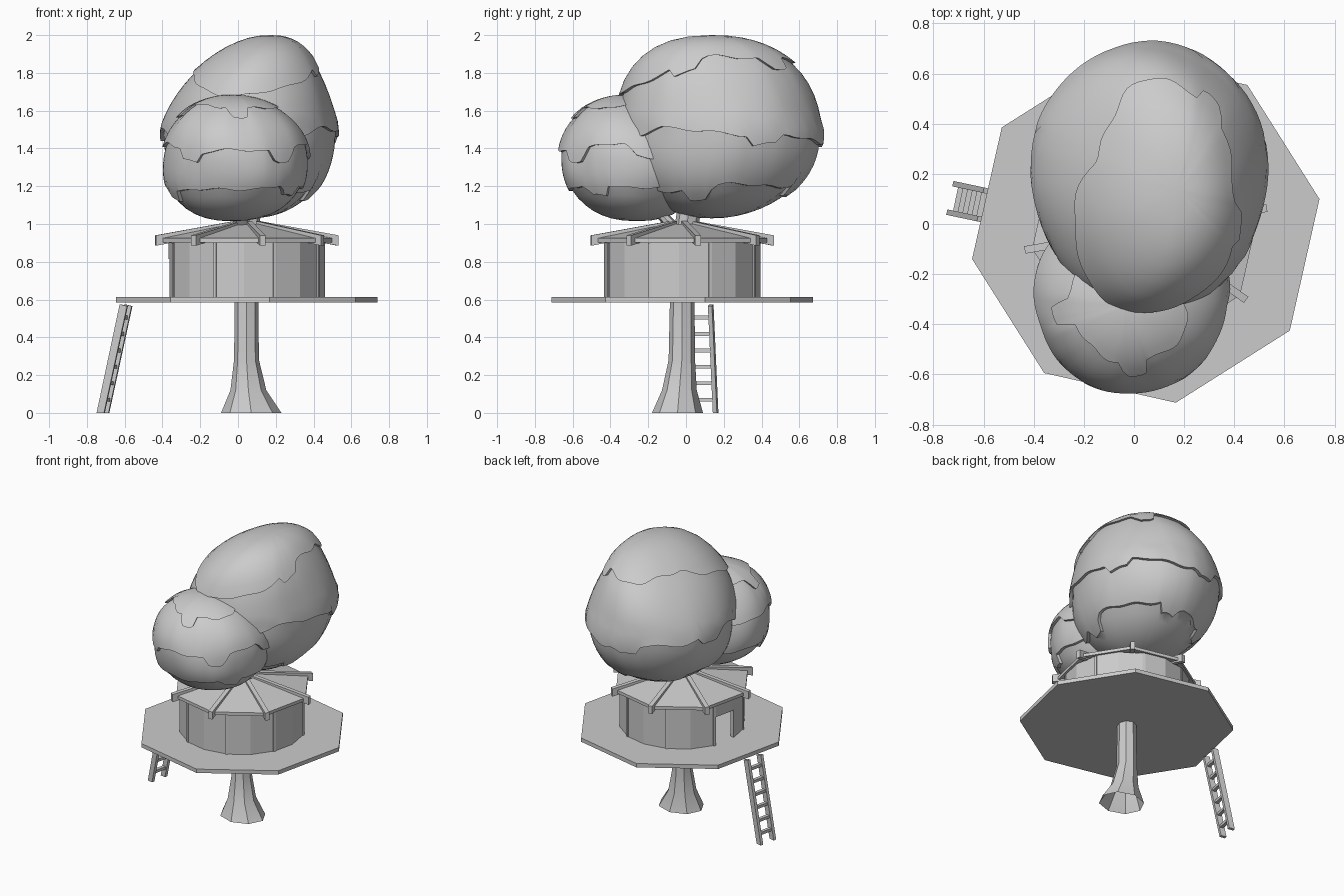
import bpy, bmesh
from math import sin, cos, pi, radians, asin
from mathutils import Vector

if "Cube" in bpy.data.objects:
    bpy.data.objects.remove(bpy.data.objects["Cube"])

CX, CY = 0.047, -0.02          # hut axis
OCT = [radians(9.8 + 45 * k) for k in range(8)]


def finish(name, bm, smooth=None):
    bmesh.ops.recalc_face_normals(bm, faces=bm.faces)
    me = bpy.data.meshes.new(name)
    bm.to_mesh(me)
    bm.free()
    ob = bpy.data.objects.new(name, me)
    bpy.context.collection.objects.link(ob)
    if smooth:
        bpy.ops.object.select_all(action='DESELECT')
        ob.select_set(True)
        bpy.context.view_layer.objects.active = ob
        bpy.ops.object.shade_smooth_by_angle(angle=radians(smooth))
    return ob


def bridge(bm, a, b):
    n = len(a)
    for i in range(n):
        bm.faces.new((a[i], a[(i + 1) % n], b[(i + 1) % n], b[i]))


def lathe(name, profile, angles, closed=True):
    """Sweep an (r, z) profile around the hut axis through the given angles."""
    bm = bmesh.new()
    rings = [[bm.verts.new((CX + r * cos(t), CY + r * sin(t), z)) for t in angles]
             for r, z in profile]
    for a, b in zip(rings, rings[1:] + rings[:1] if closed else rings[1:]):
        bridge(bm, a, b)
    if not closed:
        bm.faces.new(rings[0])
        bm.faces.new(rings[-1])
    return finish(name, bm)


def slab(name, quad, origin, ang, width):
    """Extrude an (outward, z) quad sideways; it points outward along ang."""
    bm = bmesh.new()
    u, s = Vector((cos(ang), sin(ang), 0)), Vector((-sin(ang), cos(ang), 0))
    a, b = [[bm.verts.new(Vector(origin) + u * r + s * w + Vector((0, 0, z)))
             for r, z in quad] for w in (-width / 2, width / 2)]
    bridge(bm, a, b)
    bm.faces.new(a)
    bm.faces.new(b)
    return finish(name, bm)


def tube(name, rings, sides):
    """Rings are (x, y, z, radius x, radius y); the bottom stays open."""
    bm = bmesh.new()
    loops = []
    for x, y, z, rx, ry in rings:
        loops.append([bm.verts.new((x + rx * cos(2 * pi * k / sides),
                                    y + ry * sin(2 * pi * k / sides), z))
                      for k in range(sides)])
    for a, b in zip(loops, loops[1:]):
        bridge(bm, a, b)
    bm.faces.new(loops[-1])
    return finish(name, bm, 35)


# trunk and the branch reaching forward
tube("trunk", [(0.07, -0.045, 0, 0.16, 0.135), (0.055, -0.035, 0.12, 0.095, 0.092),
               (0.045, -0.022, 0.28, 0.066, 0.07), (0.045, -0.02, 0.6, 0.062, 0.065),
               (0.05, 0, 0.95, 0.06, 0.065), (0.08, 0.03, 1.2, 0.055, 0.06)], 8)
tube("branch", [(0.03, -0.04, 0.94, 0.04, 0.04), (0.02, -0.1, 1.02, 0.04, 0.04),
                (0.0, -0.22, 1.14, 0.035, 0.035)], 8)

# platform
lathe("platform", [(0.703, 0.585), (0.703, 0.613)], OCT, closed=False)

# hut wall: octagon with broad cut corners, hollow, with a doorway
corners = [t + radians(d) for t in OCT for d in (-12, 12)]
wall = lathe("hut_wall", [(0.385, 0.612), (0.415, 0.612), (0.415, 0.905), (0.385, 0.905)], corners)
door = slab("door_cutter", [(0.3, 0.55), (0.5, 0.55), (0.5, 0.815), (0.3, 0.815)],
            (CX, CY, 0), radians(169), 0.17)
door.hide_render = True
door.hide_set(True)
mod = wall.modifiers.new("doorway", 'BOOLEAN')
mod.operation = 'DIFFERENCE'
mod.object = door

# wall posts, roof and roof ribs
lathe("roof", [(0.46, 0.903), (0.46, 0.925), (0.09, 1.0), (0.09, 0.975)], OCT)
for k, t in enumerate(OCT):
    slab(f"wall_post_{k}", [(0.40, 0.612), (0.42, 0.612), (0.42, 0.9), (0.40, 0.9)],
         (CX, CY, 0), t + radians(11), 0.018)
    slab(f"roof_rib_{k}", [(0.07, 1.015), (0.49, 0.94), (0.49, 0.885), (0.07, 0.965)],
         (CX, CY, 0), t, 0.03)

# ladder leaning against the platform
lad = radians(168)
side = Vector((-sin(lad), cos(lad), 0))
foot = Vector((-0.715, 0.1, 0))
lean = -0.125                  # inward travel at the top
for k, w in enumerate((-0.058, 0.058)):
    slab(f"ladder_rail_{k}", [(-0.02, 0), (0.02, 0), (0.02 + lean, 0.575), (-0.02 + lean, 0.565)],
         foot + side * w, lad, 0.022)
for k in range(6):
    z = 0.07 + 0.087 * k
    r = lean * z / 0.57
    slab(f"ladder_rung_{k}", [(r - 0.012, z - 0.01), (r + 0.012, z - 0.01),
                              (r + 0.012, z + 0.01), (r - 0.012, z + 0.01)], foot, lad, 0.1)


# leaf masses: stacked shells, each with a wavy overhanging lower edge
def leaf_mass(name, c, rad, power, edges, warp, ledge=0.02, segs=80, rows=7):
    bm = bmesh.new()
    n, m = power

    def point(a, th, off):
        t = sin(a)
        p = n if t > 0 else m
        h = max(0.0, 1 - abs(t) ** p) ** (1 / p) + off / rad[0]
        h *= 1 + 0.012 * sin(3 * th + 4 * t) + 0.008 * sin(5 * th - 3 * t)
        k, dx, dy = warp(t)
        return (c[0] + dx + rad[0] * k * h * cos(th), c[1] + dy + rad[1] * h * sin(th),
                c[2] + rad[2] * t)

    def angle_at(i, th):
        if i < 0:
            return pi / 2
        if i == len(edges):
            return -pi / 2
        level, front_dip, amp, tongues, seed = edges[i]
        z = level - front_dip * max(0, cos(th - radians(-105)))
        z += amp * (sin(2 * th + seed) + 0.6 * sin(5 * th + 2 * seed) + 0.4 * sin(11 * th + seed))
        for deg in tongues:                       # hanging leaf tongues
            d = abs((th - radians(deg) + pi) % (2 * pi) - pi)
            z -= 0.055 * min(1, max(0, (0.2 - d) / 0.06))
        return asin(max(-0.99, min(0.99, (z - c[2]) / rad[2])))

    ths = [2 * pi * k / segs for k in range(segs)]
    loops = []
    last = len(edges)
    for i in range(last + 1):
        for r in range(1 if i == 0 else 0, rows if i == last else rows + 1):
            f = r / rows
            loop = []
            for th in ths:
                a = angle_at(i - 1, th) * (1 - f) + angle_at(i, th) * f
                loop.append(bm.verts.new(point(a, th, 0 if i == last else ledge * f)))
            loops.append(loop)
    for a, b in zip(loops, loops[1:]):
        bridge(bm, a, b)
    for loop, a in ((loops[0], pi / 2), (loops[-1], -pi / 2)):
        pole = bm.verts.new(point(a, 0, 0))
        for k in range(segs):
            bm.faces.new((pole, loop[k], loop[(k + 1) % segs]))
    return finish(name, bm, 40)


def big_warp(t):
    if t > 0:
        return 1 - 0.27 * t, 0.11 * t * t, -0.05 * t
    return 1, 0, -0.06 * t * t + 0.01


def small_warp(t):
    return 1, -0.02 * t * t, -0.03 * t


leaf_mass("leaves_large", (0.062, 0.185, 1.515), (0.455, 0.52, 0.485), (2.3, 2.1),
          [(1.87, 0.18, 0.014, (-20, 50), 1.0), (1.47, 0, 0.026, (25, 100, 170), 2.2),
           (1.19, 0, 0.018, (-15, 75, 140), 0.4)], big_warp)
leaf_mass("leaves_small", (-0.012, -0.29, 1.35), (0.375, 0.365, 0.335), (2.0, 2.3),
          [(1.62, 0, 0.008, (-85, 190), 0.6), (1.40, 0, 0.018, (-128, -50, 10), 1.5),
           (1.19, 0, 0.012, (-35, 200), 2.5)], small_warp)
